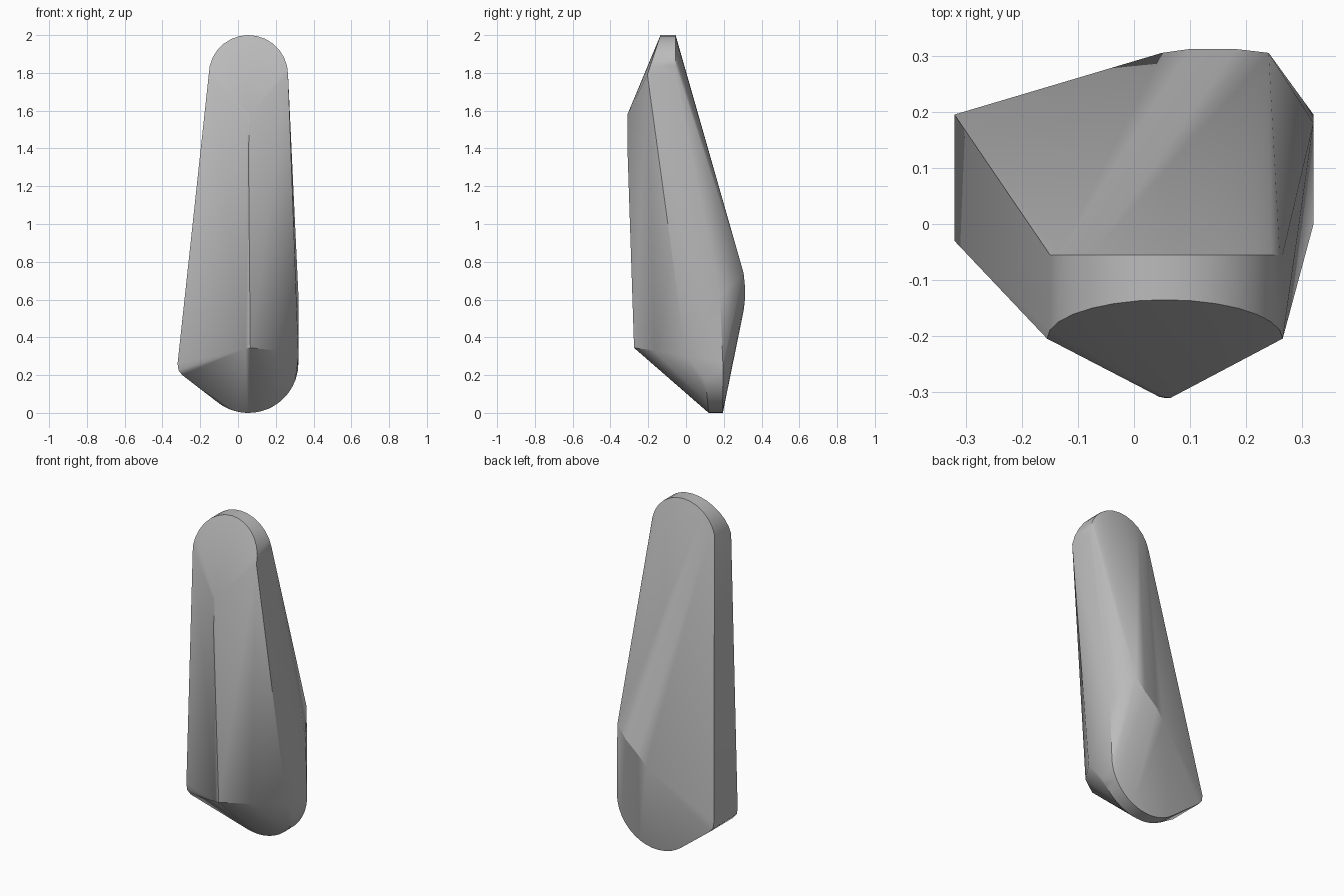
import bpy, bmesh
from math import cos, sin, radians

if "Cube" in bpy.data.objects:
    bpy.data.objects.remove(bpy.data.objects["Cube"])

MID = 0.055


def arc(radius, height, start, end, depth, steps=14):
    """Points of a rounded end; depth(z) gives y."""
    points = []
    for i in range(steps + 1):
        a = radians(start + (end - start) * i / steps)
        z = height + radius * sin(a)
        points.append((MID + radius * cos(a), depth(z), z))
    return points


# Rounded top: upright back rim, sloping front rim
points = arc(0.21, 1.79, 0, 180, lambda z: -0.055)
points += arc(0.21, 1.79, 0, 180, lambda z: -0.135 - 0.33 * (2 - z))

# Rounded foot: flat back rim, front rim reaching forward on the left side
points += arc(0.265, 0.265, 230, 360, lambda z: 0.195)
points += arc(0.265, 0.265, 230, 340, lambda z: 0.12 - 0.1 * z)
points += [(0.32, 0.0, 0.3), (0.32, 0.18, 0.62)]

# Front ridge, with a softer shoulder on the left side
points += [(MID - 0.01, -0.308, 1.57), (MID + 0.01, -0.31, 1.58),
           (MID, -0.31, 1.4), (MID - 0.015, -0.27, 0.34), (MID + 0.01, -0.275, 0.345),
           (0.17, -0.24, 1.3), (0.2, -0.17, 0.33)]

# Lower right corner
for y in (-0.03, 0.195):
    points += [(-0.32, y, 0.26), (-0.315, y, 0.225), (-0.295, y + 0.005, 0.2)]

# Swelling at the back
points += [(0.05, 0.305, 0.54), (0.1, 0.312, 0.6),
           (0.18, 0.312, 0.67), (0.24, 0.305, 0.74)]

# Wrap one faceted skin round the rims and ridges
bm = bmesh.new()
for p in points:
    bm.verts.new(p)
hull = bmesh.ops.convex_hull(bm, input=bm.verts)
spare = {g for g in hull["geom_interior"] + hull["geom_unused"]
         if isinstance(g, bmesh.types.BMVert)}
bmesh.ops.delete(bm, geom=list(spare), context="VERTS")
bmesh.ops.dissolve_limit(bm, angle_limit=radians(1), verts=bm.verts, edges=bm.edges)
bmesh.ops.recalc_face_normals(bm, faces=bm.faces)
mesh = bpy.data.meshes.new("stone_body")
bm.to_mesh(mesh)
bm.free()
body = bpy.data.objects.new("stone_body", mesh)
bpy.context.collection.objects.link(body)

# Plain grey
grey = bpy.data.materials.new("stone_grey")
grey.use_nodes = True
grey.diffuse_color = (0.5, 0.5, 0.5, 1)
grey.node_tree.nodes["Principled BSDF"].inputs["Base Color"].default_value = (0.5, 0.5, 0.5, 1)
mesh.materials.append(grey)

bpy.context.view_layer.objects.active = body
body.select_set(True)
bpy.ops.object.shade_smooth_by_angle(angle=radians(30))
